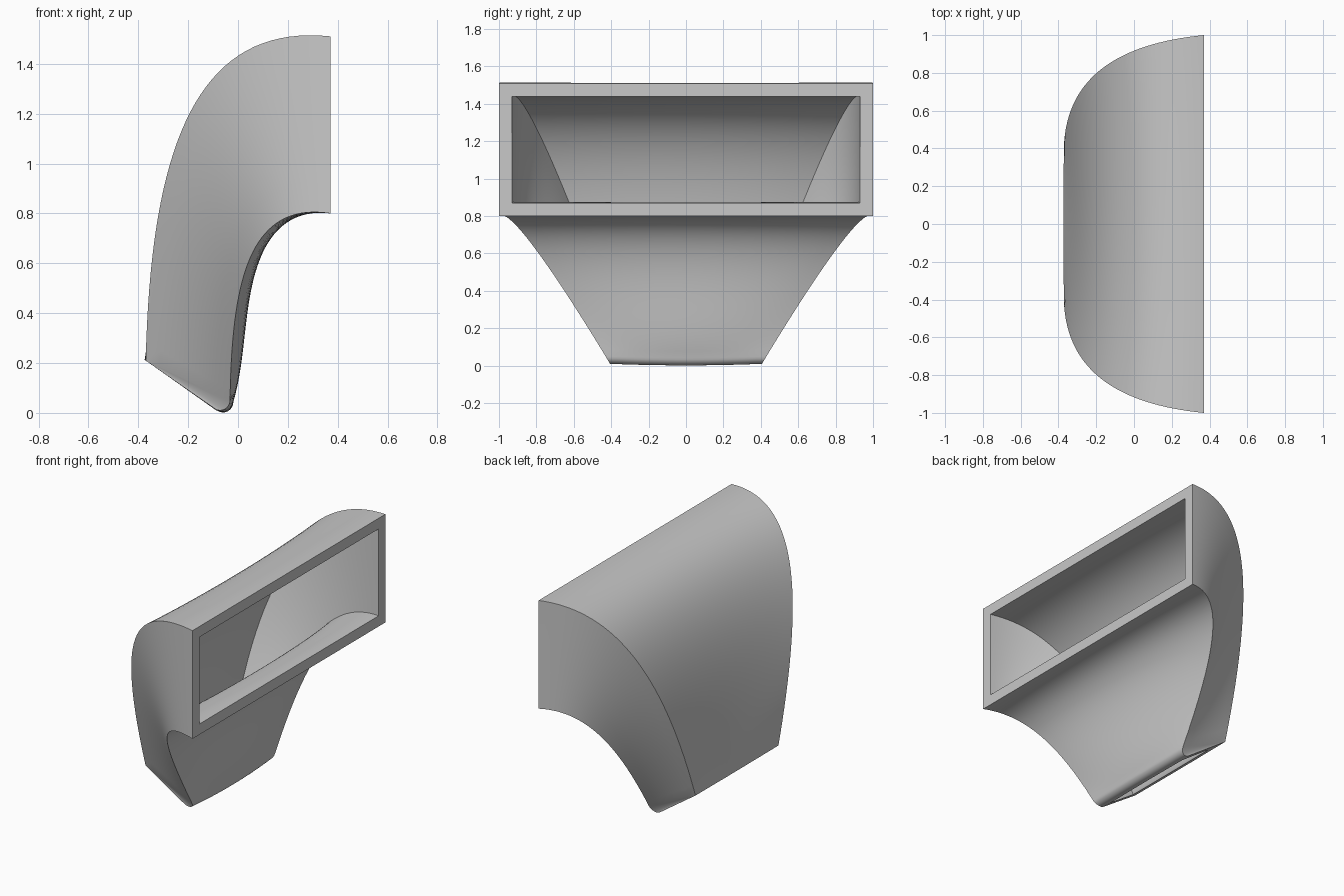
import bpy, bmesh, math
from mathutils import Vector

cube = bpy.data.objects.get("Cube")
if cube:
    bpy.data.objects.remove(cube)

COLS, WALL, STEPS, ARC = 20, 6, 36, 8

# Cubic Bezier control values from inlet to outlet
ROOF_X, ROOF_Z = (.37, -.16, -.35, -.37), (1.51, 1.565, 1.08, .21)
FLOOR_X, FLOOR_Z = (.37, .045, -.025, -.032), (.80, .85, .53, .05)
WIDTH = (1, .948, .722, .43)
ROOF_SAG, FLOOR_SAG = (0, .01, .11, -.005), (0, .01, .14, .015)


def bezier(p, t):
    s = 1 - t
    return p[0] * s ** 3 + 3 * p[1] * s * s * t + 3 * p[2] * s * t * t + p[3] * t ** 3


def ring(bm, t, thick, floor=None, floor_width=None):
    """One closed cross-section; roof and floor bow gently across the width."""
    roof = Vector((bezier(ROOF_X, t), 0, bezier(ROOF_Z, t)))
    floor = floor or Vector((bezier(FLOOR_X, t), 0, bezier(FLOOR_Z, t)))
    width = bezier(WIDTH, t)
    d = (floor - roof).normalized()
    side = min(thick, .07)

    def across(base, w, sag):
        pts = []
        for i in range(COLS + 1):
            s = -1 + 2 * i / COLS
            pts.append(base + d * sag * (1 - s * s) + Vector((0, s * (w - side), 0)))
        return pts

    top = across(roof + d * thick, width, bezier(ROOF_SAG, t))
    low = across(floor - d * thick, floor_width or width, bezier(FLOOR_SAG, t))[::-1]
    pts = top + [top[-1].lerp(low[0], k / WALL) for k in range(1, WALL)]
    pts += low + [low[-1].lerp(top[0], k / WALL) for k in range(1, WALL)]
    return [bm.verts.new(p) for p in pts]


def bridge(bm, a, b):
    n = len(a)
    for i in range(n):
        j = (i + 1) % n
        bm.faces.new((a[i], a[j], b[j], b[i]))


bm = bmesh.new()
times = [k / STEPS for k in range(STEPS + 1)]

# Outer skin, ending in a rounded lower lip
outer = [ring(bm, t, 0) for t in times]
lip = .04
for k in range(1, ARC + 1):
    a = -math.radians(125) * k / ARC
    point = Vector((FLOOR_X[3] - lip + lip * math.cos(a), 0, FLOOR_Z[3] + lip * math.sin(a)))
    outer.append(ring(bm, 1, 0, point, WIDTH[3] - .6 * (FLOOR_Z[3] - point.z)))

# Inner skin, running on to the sloped outlet
inner = [ring(bm, t, .07 + .02 * t) for t in times]
inner.append(ring(bm, 1, .09, Vector((-.028, 0, -.032)), .41))

# Skins joined through the inlet and outlet rims
loops = outer + inner[::-1]
for a, b in zip(loops, loops[1:] + loops[:1]):
    bridge(bm, a, b)
bmesh.ops.remove_doubles(bm, verts=bm.verts, dist=.0005)
bmesh.ops.recalc_face_normals(bm, faces=bm.faces)

mesh = bpy.data.meshes.new("curved_duct")
bm.to_mesh(mesh)
bm.free()
duct = bpy.data.objects.new("curved_duct", mesh)
bpy.context.collection.objects.link(duct)

# Plain grey
grey = bpy.data.materials.new("light_grey")
grey.use_nodes = True
colour = (.58, .58, .58, 1)
grey.diffuse_color = colour
grey.node_tree.nodes["Principled BSDF"].inputs["Base Color"].default_value = colour
mesh.materials.append(grey)

bpy.ops.object.select_all(action='DESELECT')
duct.select_set(True)
bpy.context.view_layer.objects.active = duct
bpy.ops.object.shade_smooth_by_angle(angle=math.radians(35))
